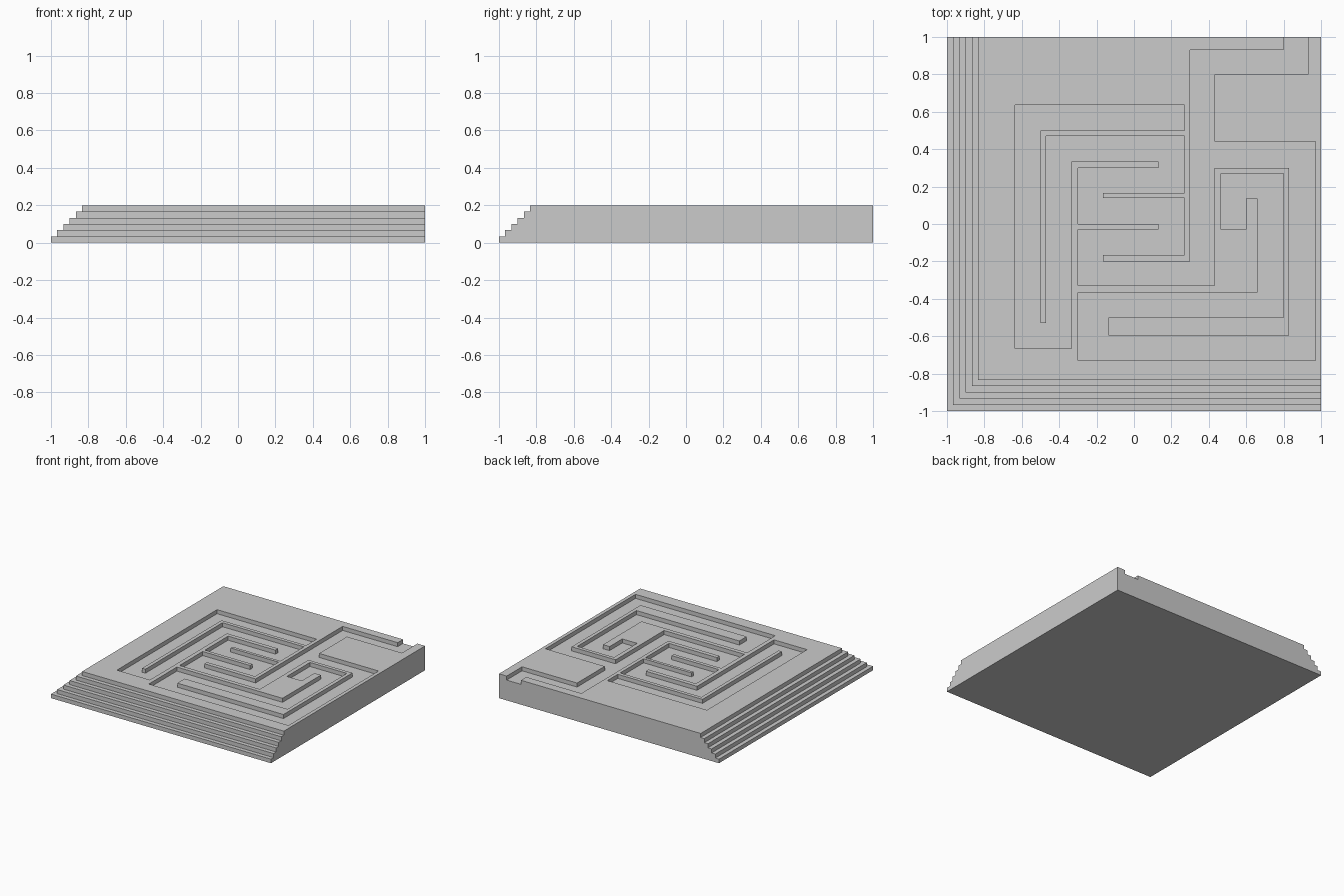
import bpy, bmesh

if "Cube" in bpy.data.objects:
    bpy.data.objects.remove(bpy.data.objects["Cube"], do_unlink=True)

LAYERS = 6
HEIGHT = 0.2
STEP = HEIGHT / LAYERS


def make_material(name, color):
    mat = bpy.data.materials.new(name)
    mat.use_nodes = True
    mat.diffuse_color = color
    mat.node_tree.nodes["Principled BSDF"].inputs["Base Color"].default_value = color
    return mat


def make_object(name, bm, mat):
    bmesh.ops.recalc_face_normals(bm, faces=bm.faces)
    mesh = bpy.data.meshes.new(name)
    bm.to_mesh(mesh)
    bm.free()
    mesh.materials.append(mat)
    obj = bpy.data.objects.new(name, mesh)
    bpy.context.collection.objects.link(obj)
    return obj


def terraced_slab(mat):
    """Stair profile mitred around the front left corner, closed by flat walls."""
    bm = bmesh.new()
    profile = []
    for i in range(LAYERS):
        edge = -1 + i * STEP
        profile += [(edge, i * STEP), (edge, (i + 1) * STEP)]
    back = [bm.verts.new((e, 1, z)) for e, z in profile]
    corner = [bm.verts.new((e, e, z)) for e, z in profile]
    right = [bm.verts.new((1, e, z)) for e, z in profile]
    low = bm.verts.new((1, 1, 0))
    high = bm.verts.new((1, 1, HEIGHT))
    # Risers and treads
    for a, b in ((back, corner), (corner, right)):
        for i in range(len(profile) - 1):
            bm.faces.new((a[i], b[i], b[i + 1], a[i + 1]))
    # Back wall, side wall, underside and top
    bm.faces.new(back + [high, low])
    bm.faces.new(right + [high, low])
    bm.faces.new((back[0], corner[0], right[0], low))
    bm.faces.new((back[-1], corner[-1], right[-1], high))
    return make_object("terraced_slab", bm, mat)


def maze_cutter(mat):
    """Right-angled maze outline: coordinates alternate x, y, x, y."""
    turns = [.93, .8, .43, .44, .97, -.73, -.3, -.365,
             .66, .135, .6, -.03, .465, .27, .8, -.5,
             -.135, -.595, .83, .3, .43, -.33, -.3, -.03,
             .13, 0, -.3, .3, .13, .335, -.335, -.665,
             -.635, .635, .27, .5, -.5, -.53, -.47, .47,
             .27, .165, -.165, .14, .27, -.165, -.165, -.2,
             .3, .93, .8, 1.1]
    bm = bmesh.new()
    point = turns[-2:]
    outline = []
    for i, value in enumerate(turns):
        point[i % 2] = value
        outline.append(bm.verts.new((*point, HEIGHT - STEP)))
    floor = bm.faces.new(outline)
    walls = bmesh.ops.extrude_face_region(bm, geom=[floor], use_keep_orig=True)
    raised = [g for g in walls["geom"] if isinstance(g, bmesh.types.BMVert)]
    bmesh.ops.translate(bm, verts=raised, vec=(0, 0, 2 * STEP))
    cutter = make_object("maze_cutter", bm, mat)
    cutter.hide_render = True
    return cutter


stone = make_material("stone grey", (0.6, 0.6, 0.6, 1))
slab = terraced_slab(stone)
cutter = maze_cutter(stone)

# Sink the maze one layer into the top
cut = slab.modifiers.new("maze recess", "BOOLEAN")
cut.operation = "DIFFERENCE"
cut.solver = "EXACT"
cut.object = cutter
bpy.context.view_layer.objects.active = slab
slab.select_set(True)
bpy.ops.object.modifier_apply(modifier=cut.name)
bpy.data.objects.remove(cutter, do_unlink=True)
